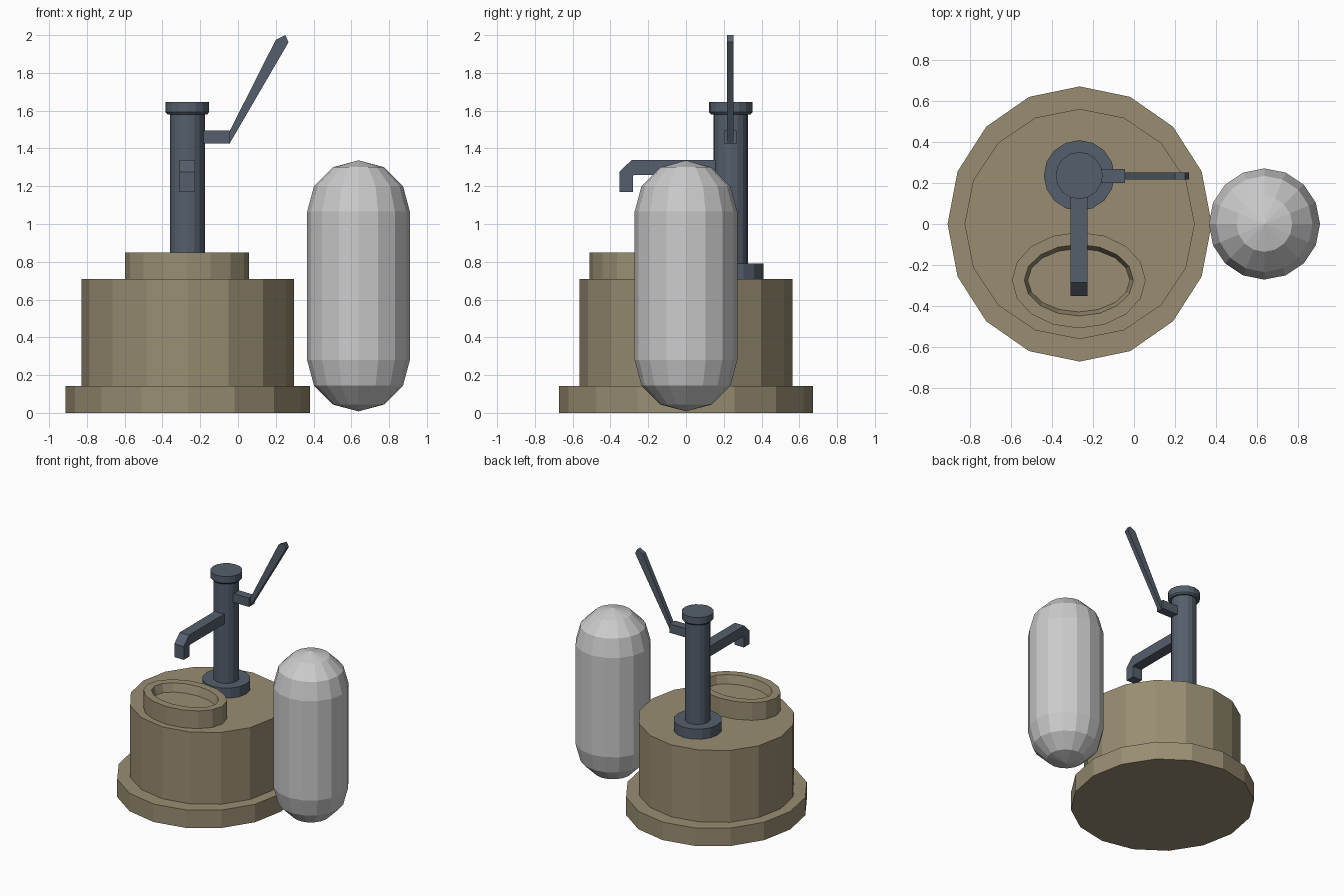
import bpy
import bmesh
from math import sin, cos, pi

cube = bpy.data.objects.get("Cube")
if cube:
    bpy.data.objects.remove(cube, do_unlink=True)


def material(name, rgb):
    mat = bpy.data.materials.new(name)
    mat.use_nodes = True
    mat.diffuse_color = (*rgb, 1)
    mat.node_tree.nodes["Principled BSDF"].inputs["Base Color"].default_value = (*rgb, 1)
    return mat


STONE = material("tan stone", (0.32, 0.27, 0.17))
METAL = material("blue grey metal", (0.09, 0.115, 0.15))
GREY = material("light grey", (0.6, 0.6, 0.6))
SIDES = 16


def finish(name, bm, mat):
    bmesh.ops.recalc_face_normals(bm, faces=bm.faces)
    mesh = bpy.data.meshes.new(name)
    bm.to_mesh(mesh)
    bm.free()
    mesh.materials.append(mat)
    obj = bpy.data.objects.new(name, mesh)
    bpy.context.collection.objects.link(obj)
    return obj


def lathe(name, centre, rings, mat):
    """Stack elliptical rings (rx, ry, z) and close both ends."""
    bm = bmesh.new()
    loops = []
    for rx, ry, z in rings:
        loops.append([bm.verts.new((centre[0] + rx * cos(2 * pi * i / SIDES),
                                    centre[1] + ry * sin(2 * pi * i / SIDES), z))
                      for i in range(SIDES)])
    for low, high in zip(loops, loops[1:]):
        for i in range(SIDES):
            j = (i + 1) % SIDES
            bm.faces.new((low[i], low[j], high[j], high[i]))
    bm.faces.new(loops[0])
    bm.faces.new(loops[-1])
    bmesh.ops.remove_doubles(bm, verts=bm.verts, dist=0.0005)
    return finish(name, bm, mat)


def round_part(name, centre, profile, mat):
    return lathe(name, centre, [(r, r, z) for r, z in profile], mat)


def plate(name, outline, place, thickness, mat):
    """Extrude a 2D outline; place(u, v, w) maps it into the model."""
    bm = bmesh.new()
    ends = [[bm.verts.new(place(u, v, w)) for u, v in outline]
            for w in (-thickness / 2, thickness / 2)]
    bm.faces.new(ends[0])
    bm.faces.new(ends[1])
    for i in range(len(outline)):
        j = (i + 1) % len(outline)
        bm.faces.new((ends[0][i], ends[0][j], ends[1][j], ends[1][i]))
    return finish(name, bm, mat)


# Stone plinth and drum
WELL = (-0.266, 0)
lathe("base_step", WELL, [(0.646, 0.673, 0), (0.646, 0.673, 0.142)], STONE)
round_part("well_drum", WELL, [(0.563, 0.142), (0.563, 0.71)], STONE)

# Oval basin with a recessed floor
lathe("basin", (-0.27, -0.275),
      [(0.327, 0.235, 0.70), (0.327, 0.235, 0.85), (0.267, 0.175, 0.85),
       (0.25, 0.155, 0.785)], STONE)

# Pump column with foot flange and cap
PUMP = (-0.268, 0.237)
round_part("pump_foot", PUMP, [(0.173, 0.70), (0.173, 0.79)], METAL)
round_part("pump_column", PUMP, [(0.092, 0.71), (0.092, 1.60)], METAL)
round_part("pump_cap", PUMP,
           [(0.105, 1.58), (0.115, 1.592), (0.115, 1.645)], METAL)

# Spout, bent downward at its mouth
plate("spout",
      [(0.19, 1.26), (0.19, 1.34), (-0.287, 1.34), (-0.353, 1.275),
       (-0.353, 1.17), (-0.28, 1.17), (-0.28, 1.255), (-0.273, 1.26)],
      lambda u, v, w: (PUMP[0] + w, u, v), 0.083, METAL)


# Handle bracket and raised lever
def facing_front(u, v, w):
    return (u, PUMP[1] - 0.002 + w, v)


plate("handle_bracket",
      [(-0.2, 1.425), (-0.045, 1.425), (-0.045, 1.495), (-0.2, 1.495)],
      facing_front, 0.067, METAL)
plate("handle_lever",
      [(-0.045, 1.425), (0.268, 1.963), (0.25, 2.0), (0.2, 1.975), (-0.045, 1.49)],
      facing_front, 0.035, METAL)

# Standing capsule beside the well: two half spheres joined by a straight wall
R = 0.272
arc = [(R * sin(a * pi / 6), R * cos(a * pi / 6)) for a in range(4)]
capsule = [(r, 0.28 - h) for r, h in arc] + [(r, 1.065 + h) for r, h in reversed(arc)]
bm_profile = [(max(r, 0.0001), z) for r, z in capsule]
round_part("capsule", (0.638, 0), bm_profile, GREY)
